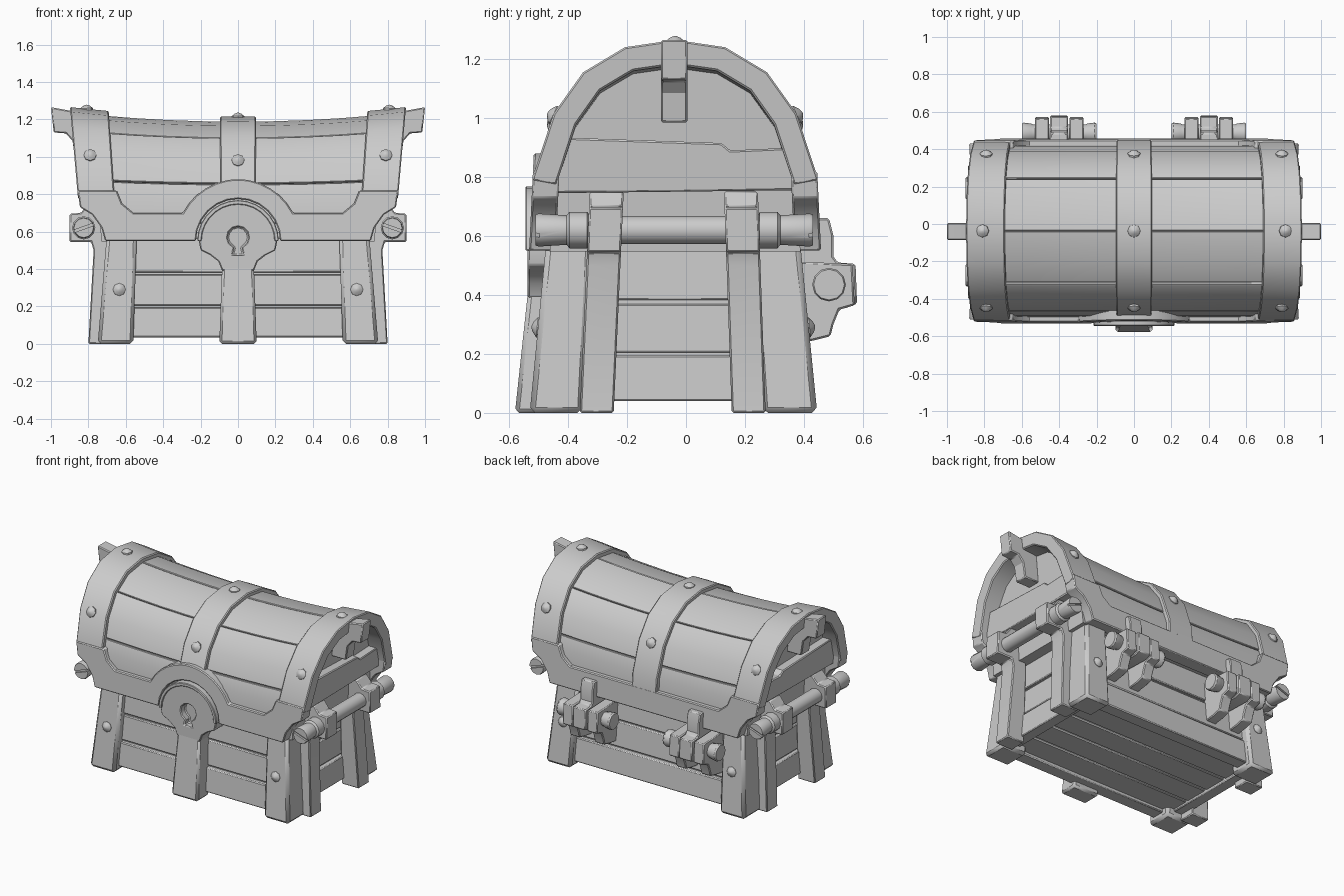
import bpy, bmesh, random
from math import sin, cos, pi, radians, floor, ceil
from mathutils import Vector

if "Cube" in bpy.data.objects:
    bpy.data.objects.remove(bpy.data.objects["Cube"])

random.seed(4)
# Half of the lid arch (distance from its centre line, height)
HALF = [(.495, .55), (.483, .80), (.412, 1.015), (.312, 1.155), (.17, 1.24)]
CY = -.037
ARCH = [Vector((CY - a, z)) for a, z in HALF] + [Vector((CY, 1.265))] + \
       [Vector((CY + a, z)) for a, z in reversed(HALF)]


def make(name, verts, faces, bevel=.006, mirror=False):
    bm = bmesh.new()
    vs = [bm.verts.new(v) for v in verts]
    for f in faces:
        bm.faces.new([vs[i] for i in f])
    bmesh.ops.recalc_face_normals(bm, faces=bm.faces)
    me = bpy.data.meshes.new(name)
    bm.to_mesh(me)
    bm.free()
    ob = bpy.data.objects.new(name, me)
    bpy.context.collection.objects.link(ob)
    if bevel:
        b = ob.modifiers.new("bevel", 'BEVEL')
        b.width, b.segments, b.limit_method, b.angle_limit = bevel, 1, 'ANGLE', radians(40)
    if mirror:
        ob.modifiers.new("mirror", 'MIRROR')
    return ob


def prism(name, pts, a, b, fn, **kw):
    """Extrude a 2D outline from depth a to b; fn places (u, v, depth) in space."""
    n = len(pts)
    verts = [fn(u, v, w) for w in (a, b) for u, v in pts]
    faces = [list(range(n)), list(range(n, 2 * n))]
    faces += [[i, (i + 1) % n, n + (i + 1) % n, n + i] for i in range(n)]
    return make(name, verts, faces, **kw)


def taper_box(name, bot, top, z0, z1, **kw):
    """Box with different bottom and top rectangles (x0, x1, y0, y1)."""
    c = [(0, 2), (1, 2), (1, 3), (0, 3)]
    verts = [(r[i], r[j], z) for r, z in ((bot, z0), (top, z1)) for i, j in c]
    faces = [[0, 1, 2, 3], [4, 5, 6, 7]] + [[i, (i + 1) % 4, 4 + (i + 1) % 4, 4 + i] for i in range(4)]
    return make(name, verts, faces, **kw)


def lathe(name, prof, origin, axis, n=12, **kw):
    q = Vector((0, 0, 1)).rotation_difference(Vector(axis))
    verts = [Vector(origin) + q @ Vector((r * cos(2 * pi * k / n), r * sin(2 * pi * k / n), h))
             for r, h in prof for k in range(n)]
    m = len(prof)
    faces = [[j * n + k, j * n + (k + 1) % n, (j + 1) * n + (k + 1) % n, (j + 1) * n + k]
             for j in range(m - 1) for k in range(n)]
    faces += [list(range(n)), list(range((m - 1) * n, m * n))]
    return make(name, verts, faces, **kw)


def stud(name, p, n, **kw):
    lathe(name, [(.036, -.02), (.034, .003), (.018, .016), (.004, .022)], p, n, n=8, bevel=0, **kw)


def cut(ob, cutter):
    m = ob.modifiers.new("cut", 'BOOLEAN')
    m.operation, m.object = 'DIFFERENCE', cutter
    bpy.context.view_layer.objects.active = ob
    bpy.ops.object.modifier_move_to_index(modifier="cut", index=0)
    bpy.ops.object.modifier_apply(modifier="cut")
    bpy.data.objects.remove(cutter)


def arc(cz, r, a0, a1, n):
    return [(r * cos(radians(a0 + (a1 - a0) * i / n)), cz + r * sin(radians(a0 + (a1 - a0) * i / n)))
            for i in range(n + 1)]


def both(half):
    return half + [(-x, z) for x, z in reversed(half)]


def arch_at(t, d):
    """Point on the arch at parameter t, moved inward by d."""
    def off(i):
        a, b = ARCH[max(i - 1, 0)], ARCH[min(i + 1, 10)]
        e = (b - a).normalized()
        return ARCH[i] + Vector((e.y, -e.x)) * d
    i = min(int(floor(t)), 9)
    return off(i).lerp(off(i + 1), t - i)


def lid_point(x, t, d):
    y, z = arch_at(t, d)
    z -= .05 * (1 - (x / .87) ** 2) * (z - .55) / .7      # sagging ridge
    return Vector((x * (1 + .1 * (z - 1)), y, z))          # ends flare outward


def shell(name, x0, x1, t0, t1, d, thick, nx=2, **kw):
    ts = [t0] + list(range(floor(t0) + 1, ceil(t1))) + [t1]
    nt = len(ts)
    xs = [x0 + (x1 - x0) * i / nx for i in range(nx + 1)]
    verts = [lid_point(x, t, dd) for dd in (d, d + thick) for x in xs for t in ts]
    idx = lambda s, i, j: s * len(xs) * nt + i * nt + j
    faces = []
    for s in (0, 1):
        faces += [[idx(s, i, j), idx(s, i + 1, j), idx(s, i + 1, j + 1), idx(s, i, j + 1)]
                  for i in range(nx) for j in range(nt - 1)]
    for j in range(nt - 1):
        faces += [[idx(0, i, j), idx(0, i, j + 1), idx(1, i, j + 1), idx(1, i, j)] for i in (0, nx)]
    for i in range(nx):
        faces += [[idx(0, i, j), idx(0, i + 1, j), idx(1, i + 1, j), idx(1, i, j)] for j in (0, nt - 1)]
    return make(name, verts, faces, **kw)


# Lid: planks over a dark core, metal bands, studs
shell("lid_core", -.74, .74, .2, 9.8, .045, .03, nx=8, bevel=0)
edges = [.4, 1.4, 3.1, 5, 6.9, 8.6, 9.6]
for a, b in zip(edges, edges[1:]):
    shell("lid_plank", -.73, .73, a + .012, b - .012, .03 + random.uniform(-.004, .006), .04, nx=8, bevel=.004)
shell("lid_end_band", .675, .875, .95, 9.05, 0, .085, nx=2, mirror=True)
shell("lid_centre_band", -.095, .095, 1.1, 9.6, 0, .06, nx=2)
for t in (2, 5, 8):
    for x in (.79, 0):
        p = lid_point(x, t, 0)
        stud("lid_stud", p, p - lid_point(x, t, .05), mirror=x > 0)

# Lid rim, front with the arch over the lock, and back
side = [(.71, .55), (.73, .62), (.78, .69), (.845, .73), (.857, .82), (.648, .82), (.62, .75), (.56, .70)]
front = both([(.225, .55)] + side + arc(.55, .33, 27, 90, 6)[:-1] + [(.02, .88)])
prism("lid_front_rim", front + arc(.55, .225, 180, 0, 12)[1:-1], 0, .09,
      lambda u, v, w: (u, -.532 + .048 * (v - .55) + w, v))
prism("lid_back_rim", both(side), 0, .09, lambda u, v, w: (u, .458 - .048 * (v - .55) - w, v))
taper_box("lid_floor", (-.7, .7, -.47, .40), (-.7, .7, -.47, .40), .56, .60, bevel=0)

# Lid ends: recessed panel, proud plank, hooked ear
flare = lambda y, z, x: (x * (1 + .1 * (z - 1)), y, z)
prism("lid_end_panel", [arch_at(t, .07) for t in range(11)], .68, .765, flare, mirror=True, bevel=0)
prism("lid_end_plank", [(-.46, .745), (.38, .755), (.375, .90), (.15, .89), (.12, .915), (-.455, .935)],
      .72, .825, flare, mirror=True)
prism("lid_ear", [(.78, 1.21), (.89, 1.245), (1.0, 1.265), (.985, 1.13), (.92, 1.125), (.885, 1.085),
                  (.87, .985), (.76, .985)], -.085, .005, lambda u, v, w: (u, w, v), mirror=True)


# Base: tapered plank rows, bottom rails, floor planks
def rect(z, g=0):
    x = .685 - .05 * z - g
    return (-x, x, -.48 + .09 * z + g, .395 - .1 * z - g)


taper_box("base_core", rect(.07, .02), rect(.6, .02), .07, .6, bevel=0)
for z0, z1, g in ((.205, .37, .004), (.382, .62, 0)):
    taper_box("base_planks", rect(z0, g), rect(z1, g), z0, z1)
r0, r1 = rect(.035, -.008), rect(.195, -.008)
for k, s in ((2, .09), (3, -.09)):
    taper_box("bottom_rail", (r0[0], r0[1], *sorted((r0[k], r0[k] + s))),
              (r1[0], r1[1], *sorted((r1[k], r1[k] + s))), .035, .195)
taper_box("bottom_end_rail", (r0[1] - .08, r0[1], r0[2] + .05, r0[3] - .05),
          (r1[1] - .08, r1[1], r1[2] + .05, r1[3] - .05), .04, .195, mirror=True)
for i in range(4):
    y = -.40 + i * .178
    taper_box("floor_plank", (-.62, .62, y, y + .168), (-.62, .62, y, y + .168), .055, .1)

# Corner posts with studs
taper_box("front_post", (.56, .75, -.53, -.35), (.54, .70, -.472, -.32), 0, .6, mirror=True, bevel=.018)
taper_box("back_post", (.56, .75, .26, .445), (.54, .70, .22, .385), 0, .6, mirror=True, bevel=.018)
stud("front_post_stud", (.635, -.502, .29), (0, -1, .1), mirror=True)
stud("back_post_stud", (.635, .416, .29), (0, 1, .1), mirror=True)

# Side handle brackets and rod
brk = [(.80, 0), (.772, .50), (.785, .545), (.90, .545), (.90, .695), (.84, .70), (.80, .75),
       (.69, .75), (.67, .5), (.67, 0)]
prism("handle_bracket_front", brk, -.36, -.245, lambda u, v, w: (u, w + .045 * v, v), mirror=True)
prism("handle_bracket_back", brk, .155, .27, lambda u, v, w: (u, w - .035 * v, v), mirror=True)
rod = lathe("handle_rod", [(.052, -.51), (.056, -.50), (.05, -.405), (.062, -.395), (.062, -.335), (.048, -.325),
                           (.048, .245), (.062, .25), (.062, .31), (.05, .32), (.056, .42), (.052, .43)],
            (.825, 0, .62), (0, 1, 0), mirror=True, bevel=0)
for a, b in ((-.6, -.497), (.417, .5)):
    cut(rod, prism("slot_cutter", [(-.07, .018), (.07, -.032), (.07, -.018), (-.07, .032)], a, b,
                   lambda u, v, w: (.825 + u, w, .62 + v), bevel=0))

# Lock: front strap, plate with keyhole, raised rim
taper_box("lock_strap", (-.1, .1, -.58, -.45), (-.085, .085, -.535, -.42), 0, .42, bevel=.014)
plate = both([(.085, .39), (.105, .44), (.15, .475), (.20, .50)] + arc(.55, .21, 0, 90, 7)[:-1] + [(.01, .76)])
lock = prism("lock_plate", plate, -.537, -.42, lambda u, v, w: (u, w, v))
cut(lock, prism("keyhole_cutter", arc(.57, .056, -65, 245, 10) + [(-.02, .51), (-.03, .475), (.03, .475), (.02, .51)],
                -.6, -.49, lambda u, v, w: (u, w, v), bevel=0))
prism("lock_rim", arc(.55, .218, 0, 180, 14) + arc(.55, .195, 180, 0, 14), -.545, -.46,
      lambda u, v, w: (u, w, v), bevel=.004)

# Back hinges: lid strap between two base knuckles on a pin
yz = lambda u, v, w: (w, u, v)
prism("hinge_lid_strap", [(.37, .66), (.485, .66), (.50, .60), (.50, .53), (.515, .51), (.575, .505), (.58, .37),
                          (.54, .355), (.37, .36)], .352, .448, yz, mirror=True)
knuckle = [(.33, .515), (.565, .505), (.572, .365), (.52, .35), (.50, .30), (.49, .26), (.43, .245), (.35, .235)]
for x in (.27, .455):
    prism("hinge_base_knuckle", knuckle, x, x + .075, yz, mirror=True)
lathe("hinge_pin", [(.052, .2), (.057, .21), (.052, .25), (.047, .26), (.047, .54), (.052, .55), (.057, .59),
                    (.052, .60)], (0, .485, .435), (1, 0, 0), mirror=True, bevel=0)

# Shading: smooth curves, sharp edges
bpy.ops.object.select_all(action='SELECT')
bpy.context.view_layer.objects.active = lock
bpy.ops.object.shade_smooth_by_angle(angle=radians(32))
